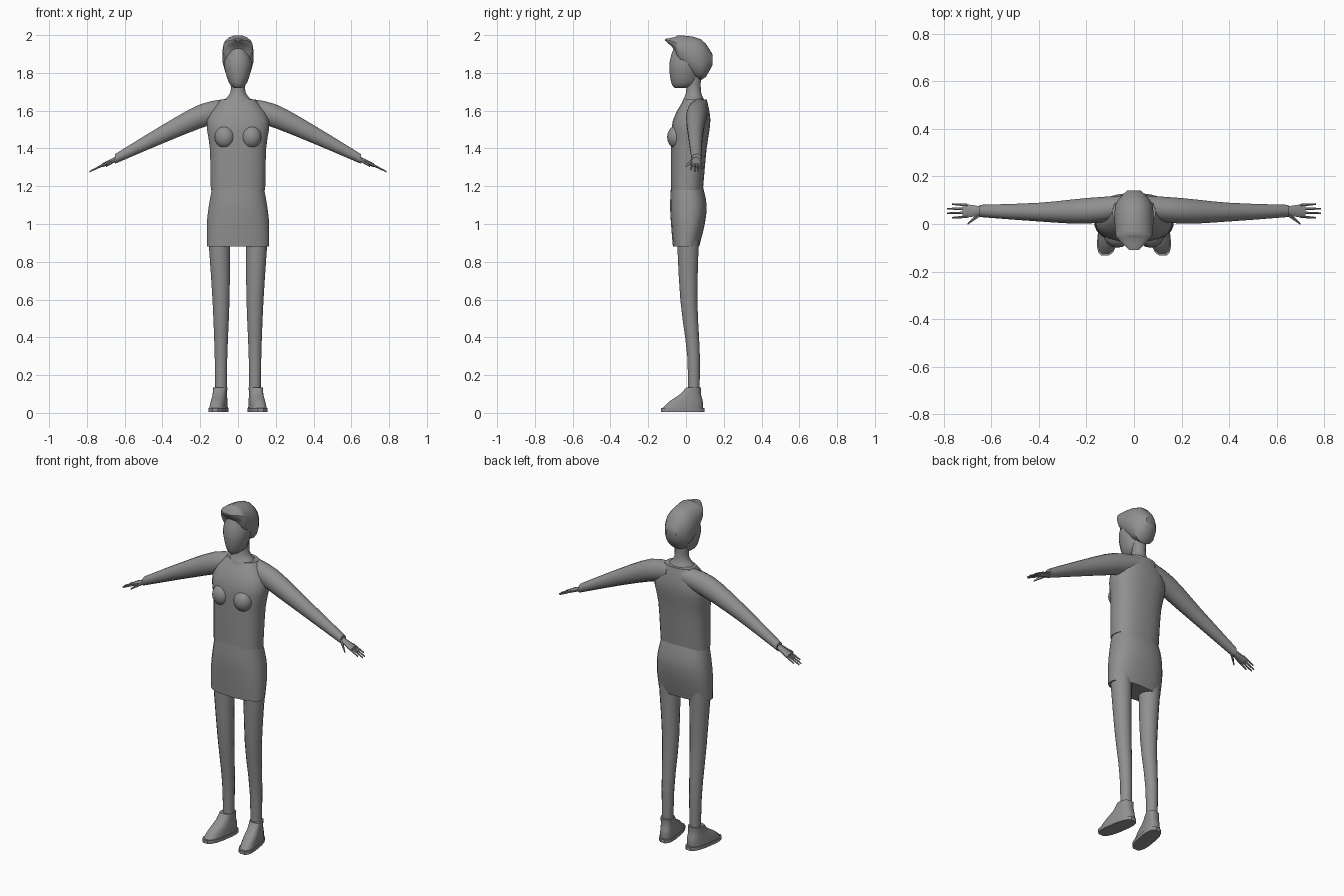
import bpy, bmesh
from math import cos, sin, pi, radians
from mathutils import Vector

cube = bpy.data.objects.get("Cube")
if cube:
    bpy.data.objects.remove(cube)

shade = 0.28
grey = bpy.data.materials.new("plain grey")
grey.use_nodes = True
grey.diffuse_color = (shade, shade, shade, 1)
grey.node_tree.nodes["Principled BSDF"].inputs["Base Color"].default_value = grey.diffuse_color


def finish(name, bm, mirror=False, angle=45):
    """Turn a bmesh into a smooth shaded object, mirrored to both sides if asked."""
    bmesh.ops.recalc_face_normals(bm, faces=bm.faces)
    mesh = bpy.data.meshes.new(name)
    bm.to_mesh(mesh)
    bm.free()
    mesh.materials.append(grey)
    part = bpy.data.objects.new(name, mesh)
    bpy.context.collection.objects.link(part)
    if mirror:
        part.modifiers.new("both sides", "MIRROR")
    bpy.ops.object.select_all(action="DESELECT")
    part.select_set(True)
    bpy.context.view_layer.objects.active = part
    bpy.ops.object.shade_smooth_by_angle(angle=radians(angle))


def smooth_sections(sections, steps=3):
    """Fill in rings between the key sections along a smooth spline."""
    keys = [Vector(section) for section in sections]
    padded = [keys[0]] + keys + [keys[-1]]
    filled = []
    for before, start, end, after in zip(padded, padded[1:], padded[2:], padded[3:]):
        leave, arrive = (end - before) / 2, (after - start) / 2
        for step in range(steps):
            t = step / steps
            bend = leave * (1 - t) - arrive * t
            ease = t * t * (3 - 2 * t)
            filled.append(start.lerp(end, ease) + bend * t * (1 - t))
    return filled + [keys[-1]]


def rounded(value, power):
    """Superellipse coordinate from a sine or cosine."""
    return abs(value) ** (2 / power) * (1 if value > 0 else -1)


def loft(name, axis, sections, sides=16, power=2, mirror=False, splay=0, angle=45):
    """Skin rings (x, y, z, radius, radius) that stand square to an axis."""
    bm = bmesh.new()
    across = [i for i in range(3) if i != "xyz".index(axis)]
    rings = []
    for section in smooth_sections(sections):
        ring = []
        for side in range(sides):
            turn = 2 * pi * (side + 0.5) / sides
            point = Vector(section[:3])
            point[across[0]] += section[3] * rounded(cos(turn), power)
            point[across[1]] += section[4] * rounded(sin(turn), power)
            point.x -= splay * point.y
            ring.append(bm.verts.new(point))
        rings.append(ring)
    for low, high in zip(rings, rings[1:]):
        for side in range(sides):
            after = (side + 1) % sides
            bm.faces.new((low[side], low[after], high[after], high[side]))
    bm.faces.new(rings[0])
    bm.faces.new(rings[-1])
    finish(name, bm, mirror, angle)


def upright(name, profile, x=0, **options):
    """Loft a standing part from rows of height, front, back and half width."""
    sections = [(x, (front + back) / 2, height, half, (back - front) / 2)
                for height, front, back, half in profile]
    loft(name, "z", sections, **options)


# Head and neck
upright("head", [(1.72, -.06, .02, .02), (1.75, -.08, .06, .05),
                 (1.85, -.09, .08, .075), (1.95, -.06, .08, .05)])
upright("neck", [(1.6, -.03, .11, .1), (1.65, -.02, .1, .08),
                 (1.7, 0, .08, .04), (1.8, 0, .08, .04)])

# Hair swept forward into a peak: depth, underside, top and half width
hair = [(-.11, 1.97, 1.98, .02), (-.06, 1.92, 1.99, .07), (-.03, 1.84, 2, .08),
        (.08, 1.76, 1.98, .08), (.14, 1.84, 1.9, .03)]
loft("hair", "y", [(0, depth, (under + top) / 2, half, (top - under) / 2)
                   for depth, under, top, half in hair], power=2.2, angle=35)

# Top, with the bust and sleeves
upright("torso", [(1.18, -.08, .09, .145), (1.4, -.08, .11, .15),
                  (1.55, -.07, .13, .165), (1.66, -.01, .11, .09)], sides=24, power=2.4)
bm = bmesh.new()
bmesh.ops.create_uvsphere(bm, u_segments=14, v_segments=10, radius=.05)
bmesh.ops.scale(bm, verts=bm.verts, vec=(1.1, 1, 1.2))
bmesh.ops.translate(bm, verts=bm.verts, vec=(.07, -.05, 1.46))
finish("bust", bm, mirror=True)
loft("sleeve", "x", [(.05, .07, 1.61, .05, .055), (.2, .055, 1.57, .055, .065),
                     (.4, .05, 1.475, .04, .05), (.65, .055, 1.345, .026, .026)], mirror=True)

# Hands, with a rule for the spread of the fingers
loft("palm", "x", [(.63, .055, 1.35, .018, .015), (.72, .055, 1.31, .032, .01)],
     sides=10, mirror=True)
for place, finger in enumerate(("index", "middle", "ring", "little")):
    spread = (place - 1.5) * .016
    tip = .785 if finger in ("middle", "ring") else .765
    drop = (tip - .7) / 2
    loft(finger + "_finger", "x",
         [(.7, .055 + spread, 1.32, .007, .008),
          (tip, .055 + spread * 1.2, 1.32 - drop, .004, .004)], sides=6, mirror=True)
loft("thumb", "x", [(.65, .04, 1.34, .012, .012), (.7, 0, 1.305, .004, .005)],
     sides=6, mirror=True)

# Skirt and legs
upright("skirt", [(.88, -.07, .07, .165), (1, -.08, .1, .166),
                  (1.1, -.085, .11, .155), (1.2, -.08, .09, .136)], sides=24, power=2.4)
legs = [(.02, .09, .04, .03), (.3, .09, .04, .034), (.6, .09, .015, .046), (.95, .1, .01, .06)]
loft("leg", "z", [(x, y, height, radius, radius) for height, x, y, radius in legs], mirror=True)

# Shoes, turned slightly outward, each on a flat sole
upright("shoe", [(.02, -.13, .09, .043), (.06, -.09, .09, .04), (.1, -.03, .08, .036),
                 (.135, 0, .08, .036)], x=.1, power=2.8, mirror=True, splay=.16)
upright("sole", [(.005, -.135, .1, .046), (.025, -.135, .1, .046)],
        x=.1, power=2.8, mirror=True, splay=.16, angle=35)
